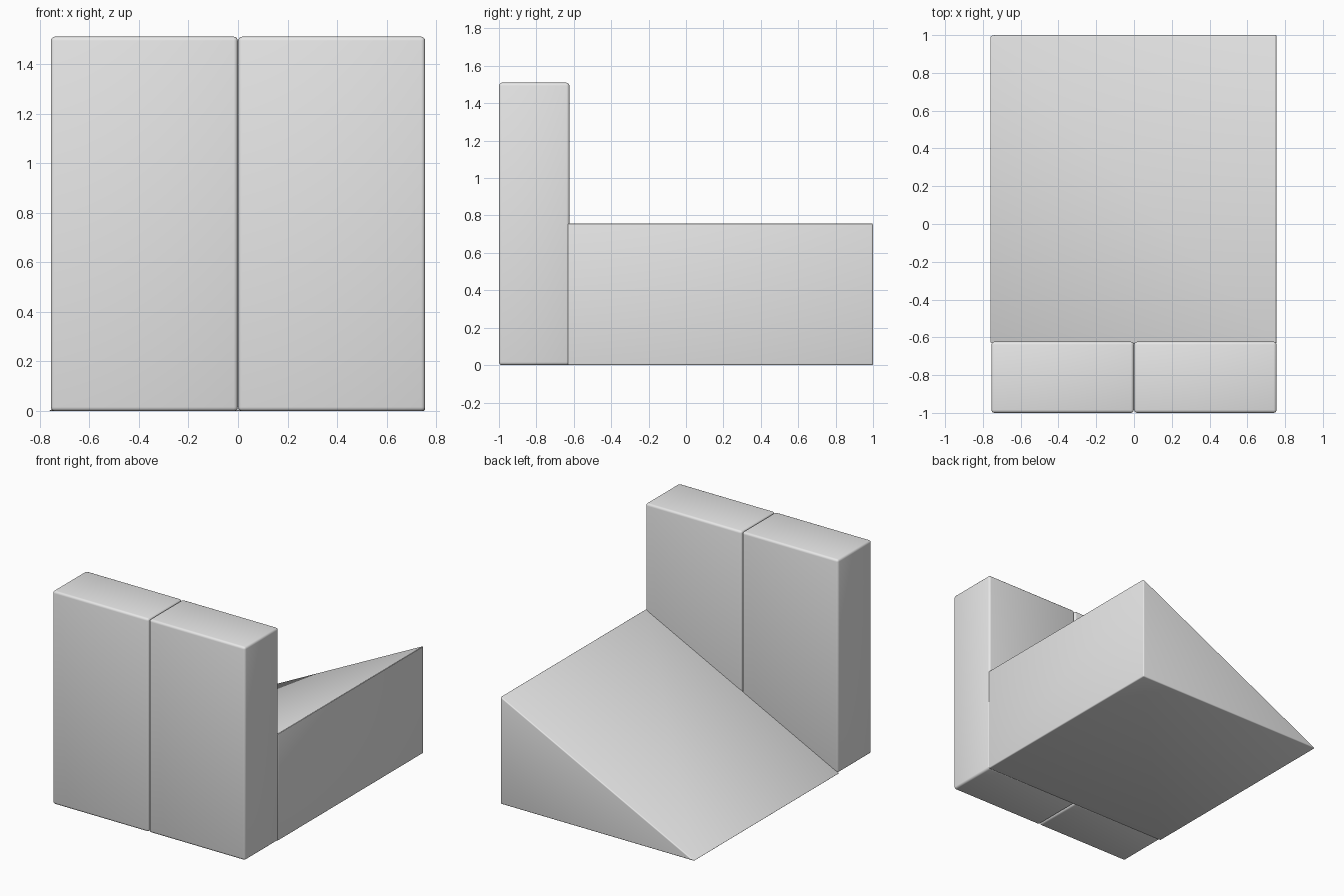
import bpy, bmesh

if "Cube" in bpy.data.objects:
    bpy.data.objects.remove(bpy.data.objects["Cube"])

grey = bpy.data.materials.new("light grey")
grey.diffuse_color = (0.8, 0.8, 0.8, 1)
grey.use_nodes = True
grey.node_tree.nodes["Principled BSDF"].inputs["Base Color"].default_value = grey.diffuse_color


def prism(name, profile, y0, y1, bevel):
    """Extrude an x-z profile from y0 to y1 and round its edges."""
    bm = bmesh.new()
    face = bm.faces.new([bm.verts.new((x, y0, z)) for x, z in profile])
    out = bmesh.ops.extrude_face_region(bm, geom=[face])
    verts = [v for v in out["geom"] if isinstance(v, bmesh.types.BMVert)]
    bmesh.ops.translate(bm, verts=verts, vec=(0, y1 - y0, 0))
    bmesh.ops.recalc_face_normals(bm, faces=bm.faces)
    bmesh.ops.bevel(bm, geom=bm.edges[:], offset=bevel, segments=3,
                    profile=0.5, affect='EDGES')
    mesh = bpy.data.meshes.new(name)
    bm.to_mesh(mesh)
    bm.free()
    mesh.materials.append(grey)
    obj = bpy.data.objects.new(name, mesh)
    bpy.context.collection.objects.link(obj)
    bpy.context.view_layer.objects.active = obj
    obj.select_set(True)
    bpy.ops.object.shade_smooth_by_angle()
    obj.select_set(False)
    return obj


# Two upright wall blocks side by side
for name, x0, x1 in (("left_wall", -0.755, -0.001), ("right_wall", 0.001, 0.755)):
    prism(name, [(x0, 0), (x1, 0), (x1, 1.51), (x0, 1.51)], -1.0, -0.623, 0.016)

# Ramp rising towards the right, behind the walls
prism("ramp", [(-0.765, 0), (0.755, 0), (0.755, 0.76)], -0.633, 1.0, 0.008)
